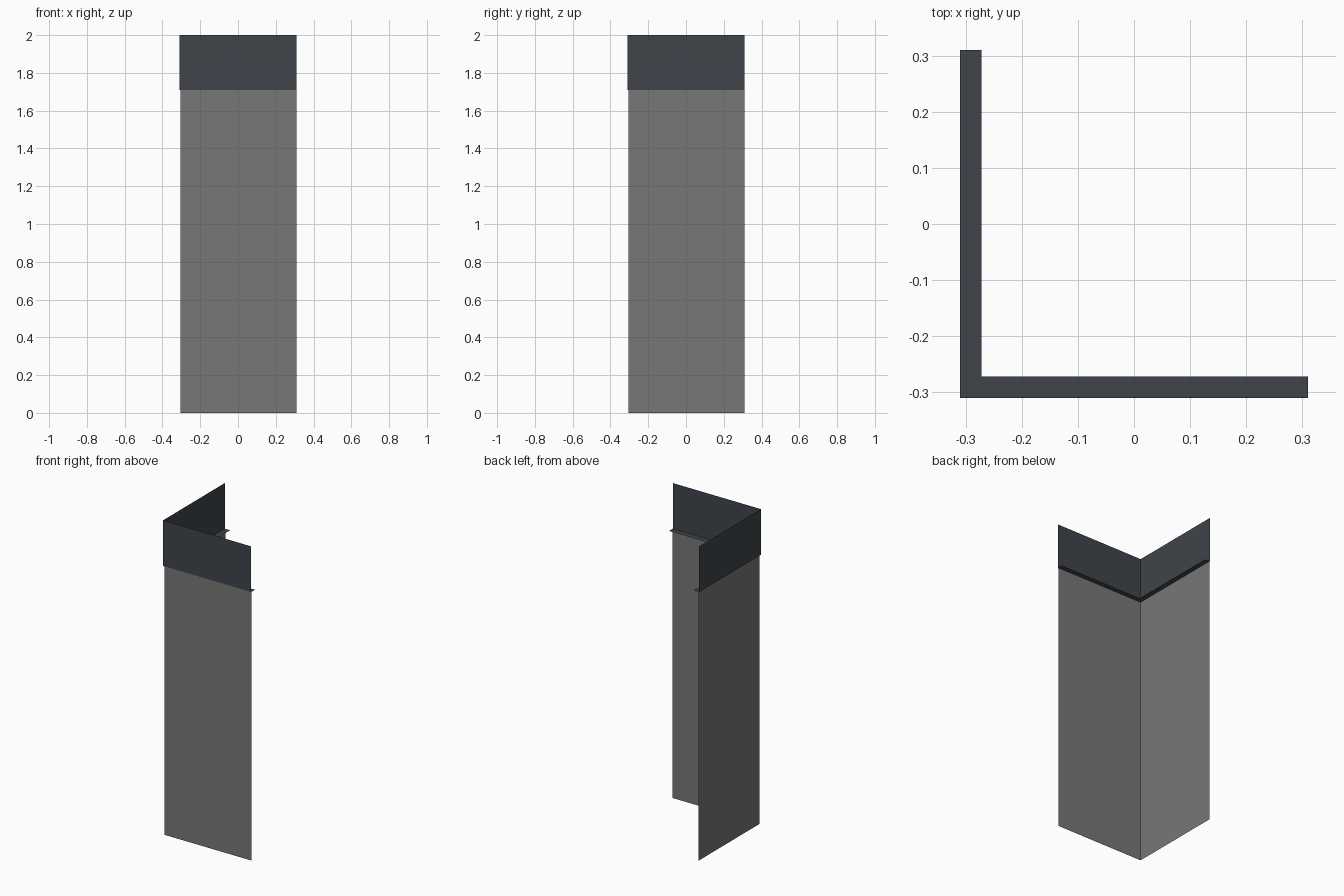
import bpy
import bmesh

cube = bpy.data.objects.get("Cube")
if cube:
    bpy.data.objects.remove(cube, do_unlink=True)

HALF = 0.31      # half the width of each side of the corner
SPLIT = 1.71     # height where the wall ends and the trim begins
TOP = 2.0


def material(name, color):
    mat = bpy.data.materials.new(name)
    mat.use_nodes = True
    mat.diffuse_color = color
    mat.node_tree.nodes["Principled BSDF"].inputs["Base Color"].default_value = color
    return mat


def corner_sheet(name, profile, mat):
    """Sweep a profile of (inward offset, height) points around the L-shaped corner."""
    bm = bmesh.new()
    rows = []
    for inset, z in profile:
        c = -HALF + inset
        rows.append([bm.verts.new(p) for p in ((c, HALF, z), (c, c, z), (HALF, c, z))])
    for low, high in zip(rows, rows[1:]):
        for i in range(2):
            bm.faces.new((low[i], low[i + 1], high[i + 1], high[i]))
    mesh = bpy.data.meshes.new(name)
    bm.to_mesh(mesh)
    bm.free()
    mesh.materials.append(mat)
    obj = bpy.data.objects.new(name, mesh)
    bpy.context.collection.objects.link(obj)
    return obj


wall_grey = material("wall grey", (0.185, 0.185, 0.185, 1))
trim_slate = material("dark slate", (0.050, 0.058, 0.070, 1))

# Tall wall sheet, set slightly inside the trim
corner_sheet("corner_wall", [(0.005, 0), (0.005, SPLIT)], wall_grey)

# Upper trim band with a narrow ledge turned inward at its foot
corner_sheet("upper_trim", [(0.038, SPLIT), (0, SPLIT), (0, TOP)], trim_slate)
